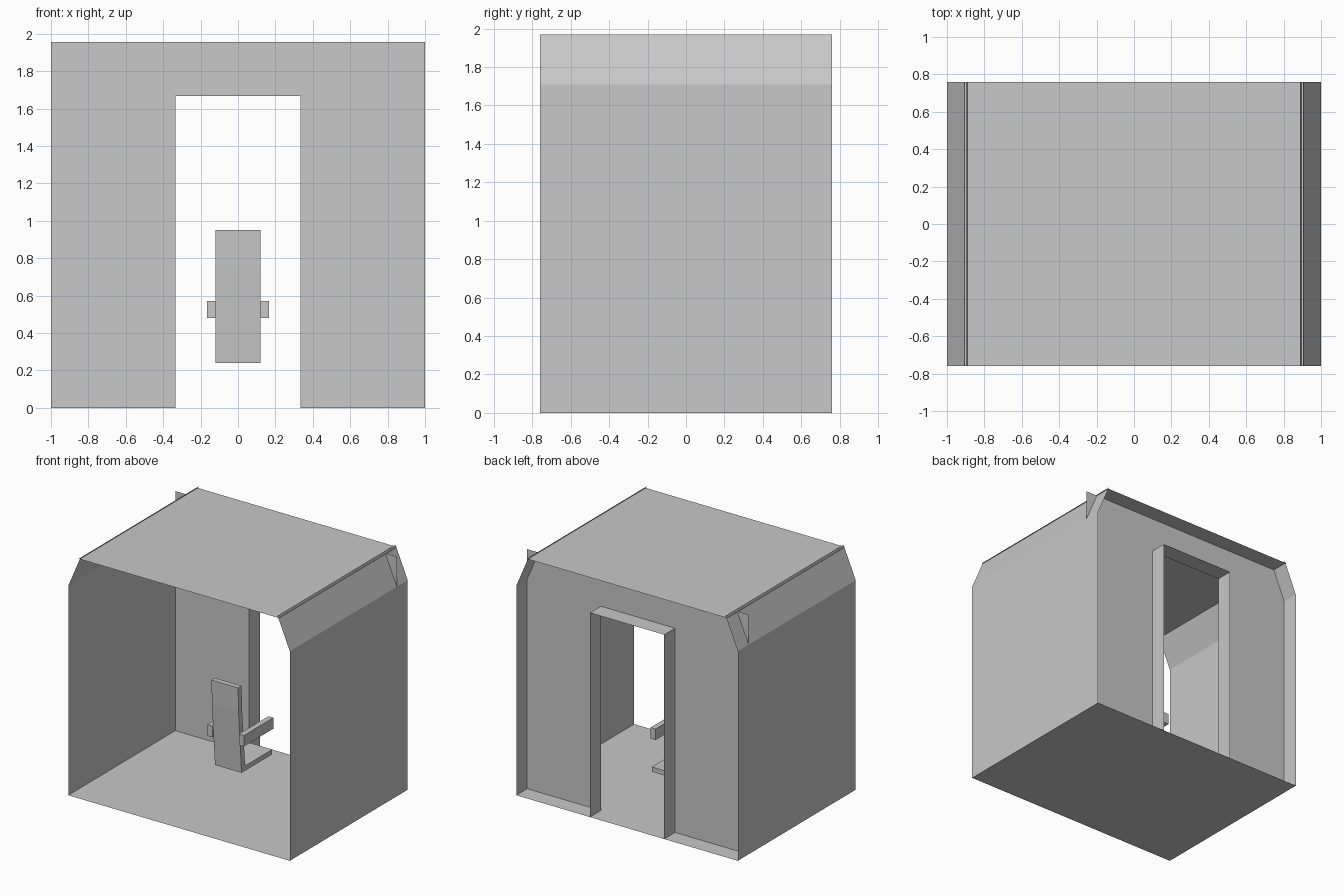
import bpy

if "Cube" in bpy.data.objects:
    bpy.data.objects.remove(bpy.data.objects["Cube"])

grey = bpy.data.materials.new("plain_grey")
grey.diffuse_color = (0.58, 0.58, 0.58, 1)
grey.use_nodes = True
grey.node_tree.nodes["Principled BSDF"].inputs["Base Color"].default_value = grey.diffuse_color

DEPTH = 0.76            # half depth of the room
WALL_Y = 0.62           # back wall, set in from the rear edge
DOOR_X, DOOR_Z = 0.335, 1.667
TOP = 1.955


def make(name, verts, faces):
    mesh = bpy.data.meshes.new(name)
    mesh.from_pydata(verts, [], faces)
    mesh.materials.append(grey)
    obj = bpy.data.objects.new(name, mesh)
    bpy.context.collection.objects.link(obj)
    return obj


def sheet(name, path, y0, y1):
    """Thin sheet: an (x, z) path swept along y."""
    verts = [(x, y, z) for x, z in path for y in (y0, y1)]
    faces = [(2 * i, 2 * i + 2, 2 * i + 3, 2 * i + 1) for i in range(len(path) - 1)]
    return make(name, verts, faces)


def solid(name, profile, x0, x1):
    """Closed (y, z) profile, counter-clockwise seen from +x, extruded along x."""
    n = len(profile)
    verts = [(x, y, z) for x in (x0, x1) for y, z in profile]
    faces = [tuple(reversed(range(n))), tuple(range(n, 2 * n))]
    faces += [(i, (i + 1) % n, n + (i + 1) % n, n + i) for i in range(n)]
    return make(name, verts, faces)


# Room shell: floor, side walls with slanted tops, roof
sheet("floor", [(1, 0), (-1, 0)], -DEPTH, DEPTH)
sheet("roof", [(-0.905, TOP), (0.905, TOP)], -DEPTH, DEPTH)
for side, s in (("left", -1), ("right", 1)):
    path = [(s, 0), (s, 1.71), (s * 0.89, 1.968)]
    sheet(side + "_wall", path if s < 0 else path[::-1], -DEPTH, DEPTH)

# Back wall with the doorway left open
outline = [(-1, 0), (-DOOR_X, 0), (-DOOR_X, DOOR_Z), (-1, DOOR_Z), (-1, TOP),
           (1, TOP), (1, DOOR_Z), (DOOR_X, DOOR_Z), (DOOR_X, 0), (1, 0)]
make("back_wall", [(x, WALL_Y, z) for x, z in outline],
     [(0, 1, 2, 3), (3, 2, 7, 6, 5, 4), (8, 9, 6, 7)])

# Door lining from the wall to the rear edge
sheet("door_lining", [(-DOOR_X, 0), (-DOOR_X, DOOR_Z), (DOOR_X, DOOR_Z), (DOOR_X, 0)],
      WALL_Y, DEPTH)

# Chair facing the doorway: seat and bent back in one profile
solid("chair_seat_and_back",
      [(-0.125, 0.24), (0.27, 0.24), (0.27, 0.28), (-0.08, 0.28),
       (-0.12, 0.76), (-0.125, 0.95), (-0.17, 0.95), (-0.165, 0.76)], -0.12, 0.12)
for side, x0, x1 in (("left", -0.165, -0.12), ("right", 0.12, 0.165)):
    solid(side + "_armrest", [(-0.16, 0.48), (0.22, 0.48), (0.22, 0.57), (-0.16, 0.57)], x0, x1)
